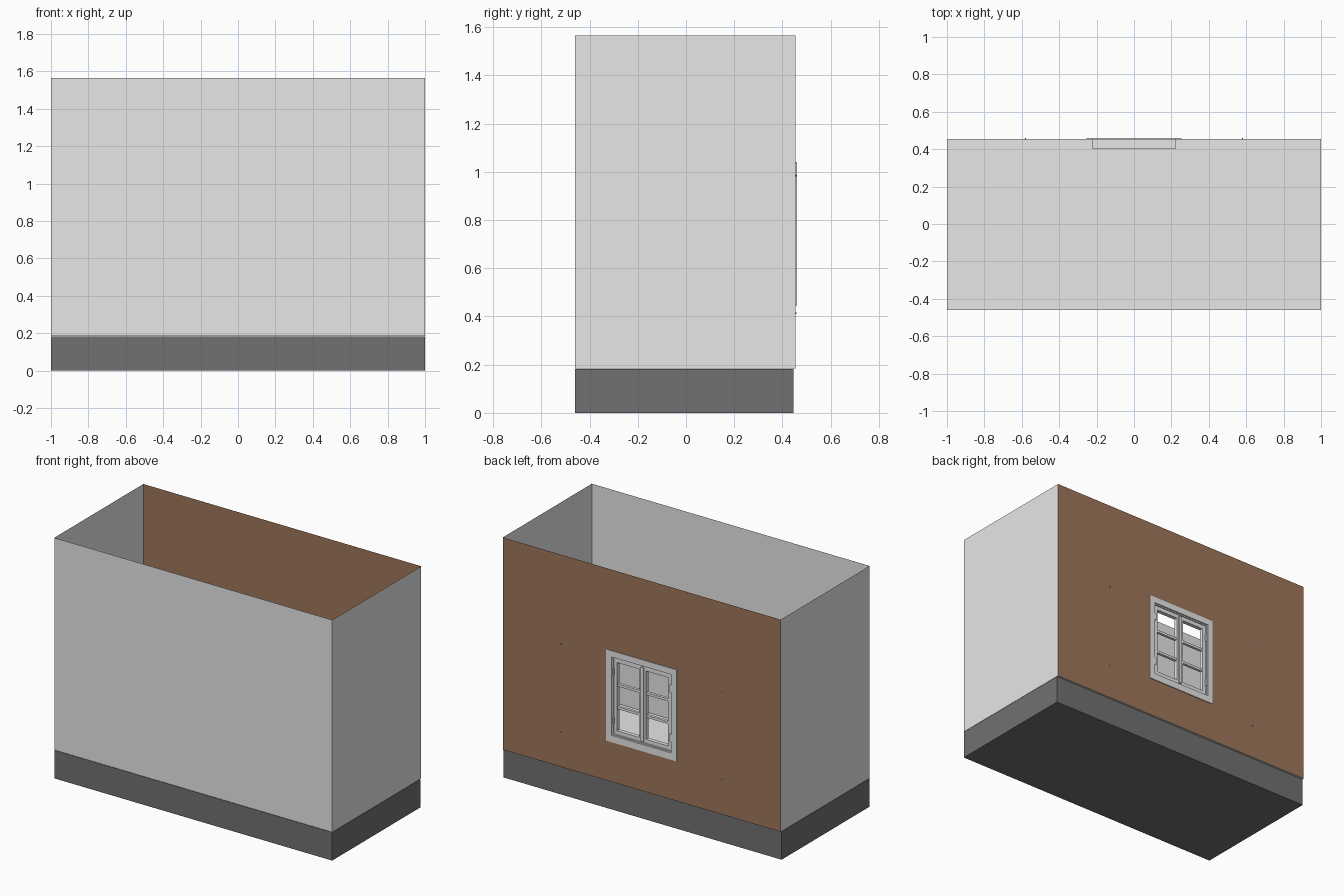
import bpy, bmesh

cube = bpy.data.objects.get("Cube")
if cube:
    bpy.data.objects.remove(cube, do_unlink=True)


def material(name, rgb):
    m = bpy.data.materials.new(name)
    m.use_nodes = True
    color = (*rgb, 1)
    m.diffuse_color = color
    m.node_tree.nodes["Principled BSDF"].inputs["Base Color"].default_value = color
    return m


GREY = material("light_grey", (0.8, 0.8, 0.8))
DARK = material("dark_grey", (0.165, 0.165, 0.165))
BROWN = material("brown", (0.344, 0.187, 0.105))


def finish(name, bm, mat):
    mesh = bpy.data.meshes.new(name)
    bm.to_mesh(mesh)
    bm.free()
    mesh.materials.append(mat)
    obj = bpy.data.objects.new(name, mesh)
    bpy.context.collection.objects.link(obj)
    return obj


def add_box(bm, x, y, z):
    """Add a box spanning three (low, high) ranges."""
    verts = bmesh.ops.create_cube(bm, size=1)["verts"]
    for v in verts:
        for i, (low, high) in enumerate((x, y, z)):
            v.co[i] = low if v.co[i] < 0 else high


def box(name, x, y, z, mat):
    bm = bmesh.new()
    add_box(bm, x, y, z)
    return finish(name, bm, mat)


def ring(name, x, z, inner_x, inner_z, y, mat):
    """Rectangular frame in the xz plane, extruded over the y range."""
    bm = bmesh.new()

    def loop(xs, zs, depth):
        corners = ((0, 0), (1, 0), (1, 1), (0, 1))
        return [bm.verts.new((xs[a], depth, zs[b])) for a, b in corners]

    loops = [loop(x, z, y[0]), loop(inner_x, inner_z, y[0])]
    if y[1] > y[0]:
        loops += [loop(inner_x, inner_z, y[1]), loop(x, z, y[1])]
    pairs = list(zip(loops, loops[1:]))
    if len(loops) > 2:
        pairs.append((loops[-1], loops[0]))
    for a, b in pairs:
        for i in range(4):
            j = (i + 1) % 4
            bm.faces.new((a[i], a[j], b[j], b[i]))
    bmesh.ops.recalc_face_normals(bm, faces=bm.faces)
    return finish(name, bm, mat)


FRONT, BACK = -0.46, 0.455
FLOOR, TOP = 0.185, 1.565

# Plinth
box("base", (-1, 1), (FRONT, 0.445), (0, FLOOR - 0.002), DARK)

# Thin floor and three plain walls, open at the top and the back
bm = bmesh.new()
add_box(bm, (-1, 1), (FRONT, BACK), (FLOOR, TOP))
bm.normal_update()
opened = [f for f in bm.faces if f.normal.z > 0.5 or f.normal.y > 0.5]
bmesh.ops.delete(bm, geom=opened, context="FACES")
finish("floor_and_walls", bm, GREY)

# Back wall with the window opening
ring("back_wall", (-1, 1), (FLOOR, TOP), (-0.218, 0.218), (0.487, 1.003),
     (BACK, BACK), BROWN)

# Window surround and lining
ring("window_trim", (-0.255, 0.255), (0.445, 1.04), (-0.215, 0.215),
     (0.49, 1.0), (0.452, 0.46), GREY)
ring("window_lining", (-0.222, 0.222), (0.483, 1.007), (-0.207, 0.207),
     (0.498, 0.992), (0.40, 0.452), GREY)

# Pair of casements with glazing bars, hinges and wall pins
for side, label in ((1, "left"), (-1, "right")):
    def span(a, b):
        return tuple(sorted((side * a, side * b)))

    ring(label + "_casement", span(0.002, 0.207), (0.498, 0.992),
         span(0.024, 0.183), (0.522, 0.966), (0.42, 0.446), GREY)
    for i, z in enumerate((0.67, 0.818)):
        box(f"{label}_glazing_bar_{i}", span(0.024, 0.183), (0.424, 0.442),
            (z - 0.008, z + 0.008), GREY)
    for i, z in enumerate((0.585, 0.905)):
        box(f"{label}_hinge_{i}", span(0.203, 0.213), (0.44, 0.458),
            (z - 0.024, z + 0.024), GREY)
    for i, z in enumerate((0.413, 0.983)):
        box(f"{label}_wall_pin_{i}", span(0.577, 0.583), (BACK - 0.002, 0.459),
            (z - 0.003, z + 0.003), DARK)

# Strip covering the joint between the casements
box("meeting_strip", (-0.01, 0.01), (0.44, 0.453), (0.505, 0.985), GREY)
